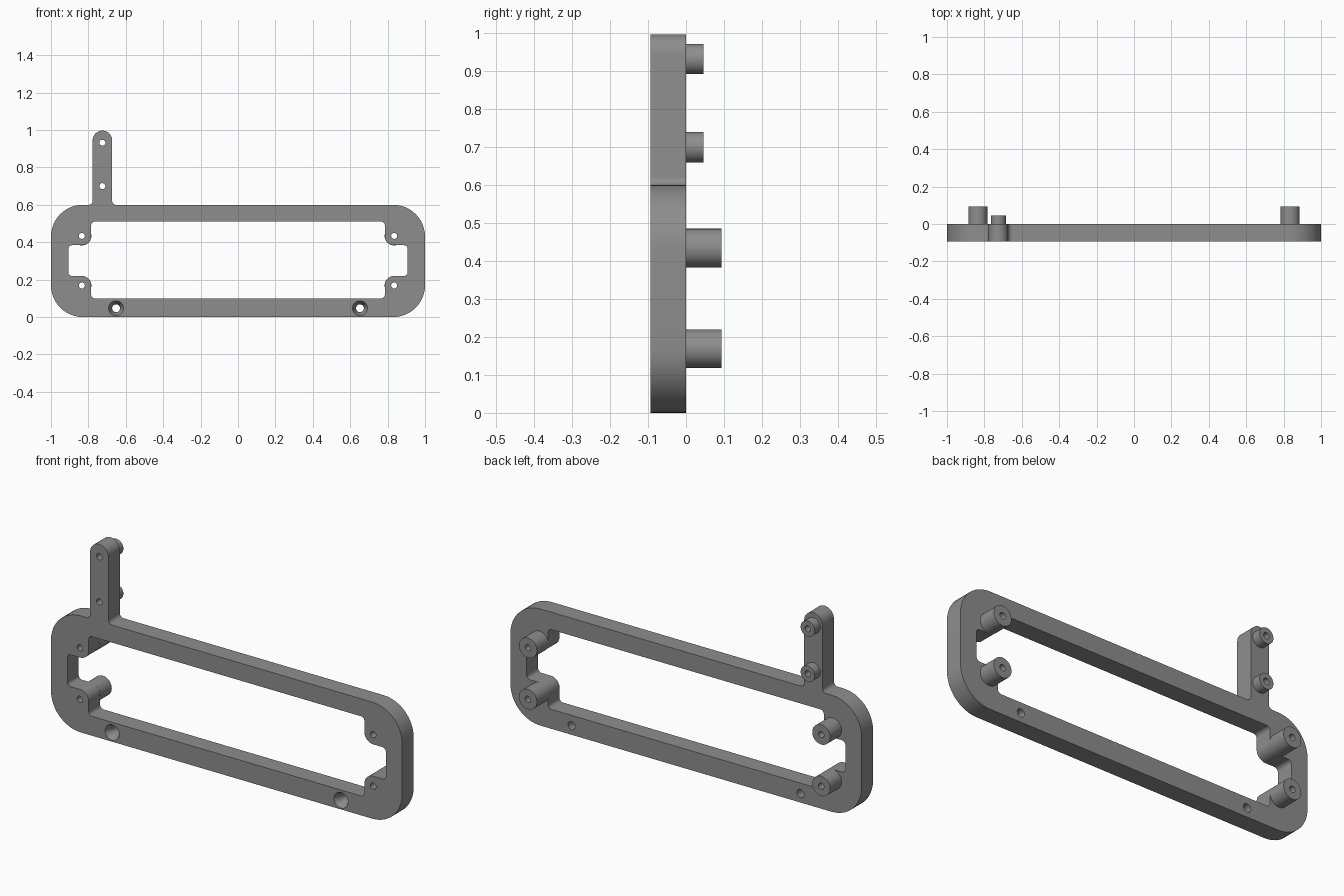
import bpy, bmesh, math
from mathutils import Vector

if "Cube" in bpy.data.objects:
    bpy.data.objects.remove(bpy.data.objects["Cube"])

THICK = 0.093
SEG = 12

grey = bpy.data.materials.new("mid grey")
grey.diffuse_color = (0.27, 0.27, 0.27, 1)
grey.use_nodes = True
grey.node_tree.nodes["Principled BSDF"].inputs["Base Color"].default_value = grey.diffuse_color


def rounded(corners):
    """Outline with every right-angled corner (x, z, radius) rounded."""
    pts, n = [], len(corners)
    for i, (x, z, r) in enumerate(corners):
        p = Vector((x, z))
        a = (Vector(corners[i - 1][:2]) - p).normalized()
        b = (Vector(corners[(i + 1) % n][:2]) - p).normalized()
        c = p + (a + b) * r
        for k in range(SEG + 1):
            t = math.pi / 2 * k / SEG
            pts.append(c - r * (b * math.cos(t) + a * math.sin(t)))
    return pts


def circle(x, z, r, n=32):
    return [Vector((x + r * math.cos(2 * math.pi * k / n),
                    z + r * math.sin(2 * math.pi * k / n))) for k in range(n)]


def activate(ob):
    bpy.ops.object.select_all(action='DESELECT')
    ob.select_set(True)
    bpy.context.view_layer.objects.active = ob


def slab(name, loops, y0, y1):
    """Flat profile with holes, extruded from y0 to y1."""
    cu = bpy.data.curves.new(name, 'CURVE')
    cu.dimensions, cu.fill_mode = '2D', 'BOTH'
    cu.extrude = (y1 - y0) / 2
    for loop in loops:
        sp = cu.splines.new('POLY')
        sp.points.add(len(loop) - 1)
        for pt, v in zip(sp.points, loop):
            pt.co = (v.x, v.y, 0, 1)
        sp.use_cyclic_u = True
    ob = bpy.data.objects.new(name, cu)
    bpy.context.collection.objects.link(ob)
    ob.location.y = (y0 + y1) / 2
    ob.rotation_euler.x = math.pi / 2
    activate(ob)
    bpy.ops.object.convert(target='MESH')
    ob = bpy.context.object
    bpy.ops.object.transform_apply(location=True, rotation=True, scale=True)
    bm = bmesh.new()
    bm.from_mesh(ob.data)
    bmesh.ops.remove_doubles(bm, verts=bm.verts, dist=1e-5)
    bmesh.ops.recalc_face_normals(bm, faces=bm.faces)
    bm.to_mesh(ob.data)
    bm.free()
    ob.data.materials.clear()
    ob.data.materials.append(grey)
    return ob


def smooth(ob):
    activate(ob)
    bpy.ops.object.shade_smooth_by_angle(angle=math.radians(30))


# Frame outline with the upright arm
arm_x, arm_r = -0.725, 0.052
outer = rounded([(-1, 0, .17), (1, 0, .17), (1, .6, .17),
                 (arm_x + arm_r, .6, .022), (arm_x + arm_r, .997, arm_r),
                 (arm_x - arm_r, .997, arm_r), (arm_x - arm_r, .6, .022),
                 (-1, .6, .17)])

# Opening with a notch between the mounting pads on each side
half = [(.785, .10, .02), (.785, .22, .05), (.907, .22, .02),
        (.907, .384, .02), (.785, .384, .05), (.785, .51, .02)]
opening = rounded(half + [(-x, z, r) for x, z, r in reversed(half)])

corner_posts = [(s * .835, z) for s in (-1, 1) for z in (.169, .434)]
arm_posts = [(arm_x, .70), (arm_x, .932)]
screws = [(s * .652, .047) for s in (-1, 1)]
HOLE, SCREW = .016, .021

frame = slab("frame", [outer, opening]
             + [circle(x, z, HOLE) for x, z in corner_posts + arm_posts]
             + [circle(x, z, SCREW) for x, z in screws], -THICK, 0)

# Countersinks for the lower screws
for x, z in screws:
    bpy.ops.mesh.primitive_cone_add(vertices=32, radius1=.041, radius2=.017,
                                    depth=.048, location=(x, -THICK + .022, z),
                                    rotation=(-math.pi / 2, 0, 0))
    cutter = bpy.context.object
    cutter.name = "countersink_cutter"
    cutter.hide_render = True
    activate(frame)
    mod = frame.modifiers.new("countersink", 'BOOLEAN')
    mod.operation, mod.solver, mod.object = 'DIFFERENCE', 'EXACT', cutter
    bpy.ops.object.modifier_apply(modifier=mod.name)
    bpy.data.objects.remove(cutter)
smooth(frame)

# Hollow standoffs on the back
for name, posts, r, length in (("corner_standoff", corner_posts, .051, THICK),
                               ("arm_standoff", arm_posts, .04, .046)):
    for x, z in posts:
        smooth(slab(name, [circle(x, z, r, 40), circle(x, z, HOLE)], 0, length))
